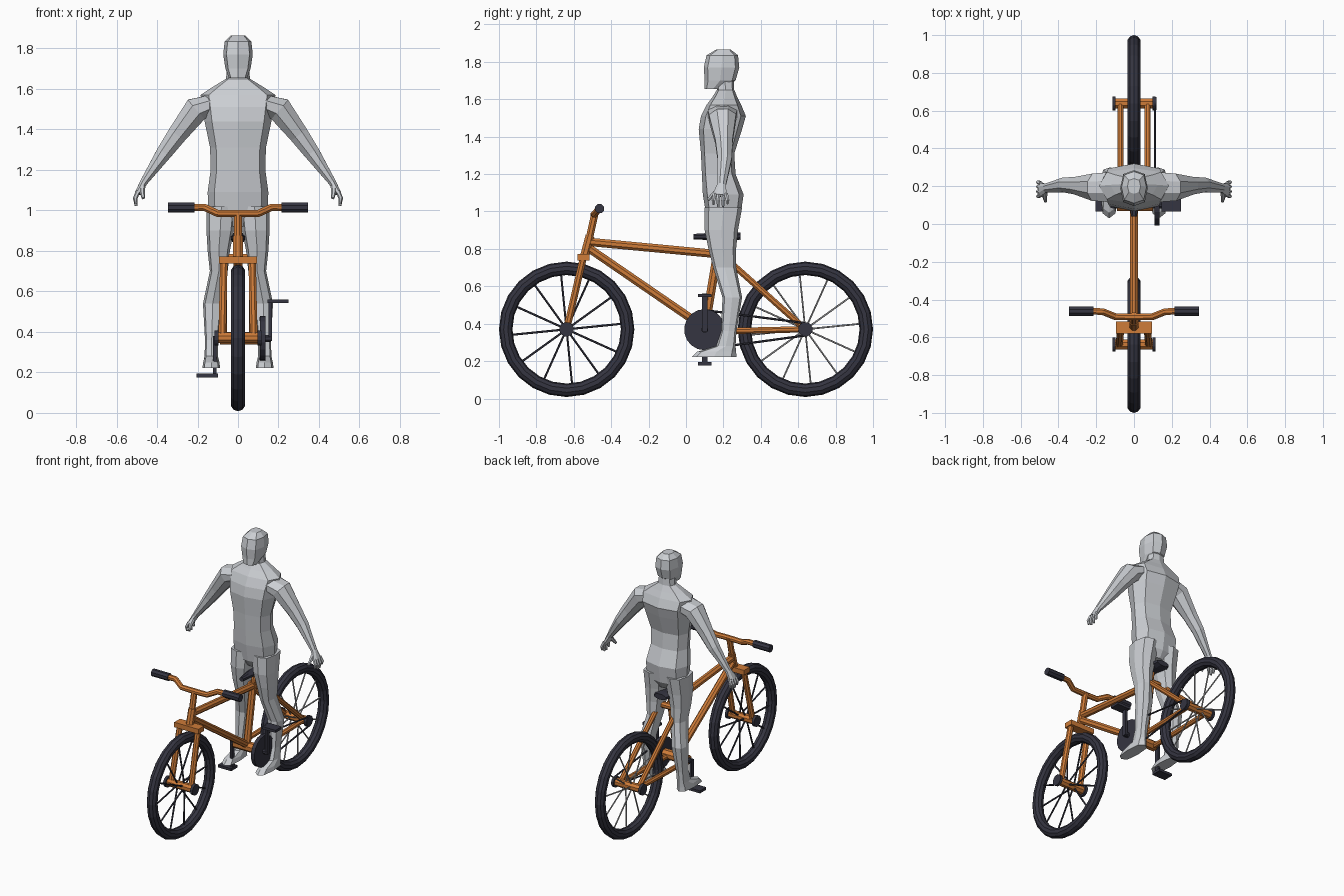
import bpy, bmesh, math
from mathutils import Vector


def material(name, r, g, b):
    m = bpy.data.materials.new(name)
    m.diffuse_color = (r, g, b, 1)
    return m


ORANGE = material("orange_paint", 0.62, 0.20, 0.04)
DARK = material("dark_rubber", 0.035, 0.035, 0.052)
STEEL = material("steel_grey", 0.42, 0.42, 0.43)
BODY = material("pale_grey", 0.60, 0.62, 0.65)


def finish(name, bm, mat):
    bmesh.ops.recalc_face_normals(bm, faces=bm.faces)
    me = bpy.data.meshes.new(name)
    bm.to_mesh(me)
    bm.free()
    ob = bpy.data.objects.new(name, me)
    bpy.context.collection.objects.link(ob)
    me.materials.append(mat)
    return ob


def skin(bm, rings):
    """Join rings of points into a capped skin."""
    vs = [[bm.verts.new(p) for p in ring] for ring in rings]
    n = len(vs[0])
    for a, b in zip(vs, vs[1:]):
        for i in range(n):
            j = (i + 1) % n
            bm.faces.new((a[i], a[j], b[j], b[i]))
    bm.faces.new(vs[0])
    bm.faces.new(vs[-1])


def add_sweep(bm, pts, radii, sides=8):
    """Sweep an ellipse along pts; each radius is a number or (side, normal)."""
    pts = [Vector(p) for p in pts]
    if isinstance(radii, (int, float)):
        radii = [radii] * len(pts)
    d = (pts[-1] - pts[0]).normalized()
    ref = Vector((0, 1, 0)) if abs(d.y) < 0.8 else Vector((1, 0, 0))
    rings = []
    for i, p in enumerate(pts):
        t = (pts[min(i + 1, len(pts) - 1)] - pts[max(i - 1, 0)]).normalized()
        nrm = t.cross(ref).normalized()
        side = nrm.cross(t)
        ra, rb = radii[i] if isinstance(radii[i], tuple) else (radii[i], radii[i])
        rings.append([p + side * ra * math.cos(a) + nrm * rb * math.sin(a)
                      for a in (math.tau * (k + 0.5) / sides for k in range(sides))])
    skin(bm, rings)


def sweep(name, pts, radii, mat, sides=8):
    bm = bmesh.new()
    add_sweep(bm, pts, radii, sides)
    return finish(name, bm, mat)


def loft(name, rows, mat):
    """Stack eight-sided sections given as (z, y_front, y_back, half_x, centre_x)."""
    bm = bmesh.new()
    k = 0.78
    shape = [(1, 0), (k, k), (0, 1), (-k, k), (-1, 0), (-k, -k), (0, -1), (k, -k)]
    skin(bm, [[(cx + hx * u, (y0 + y1) / 2 + (y1 - y0) / 2 * v, z) for u, v in shape]
              for z, y0, y1, hx, cx in rows])
    return finish(name, bm, mat)


def box(name, centre, size, mat):
    bm = bmesh.new()
    bmesh.ops.create_cube(bm, size=1)
    for v in bm.verts:
        v.co = Vector([c + s * q for c, s, q in zip(centre, size, v.co)])
    return finish(name, bm, mat)


# Wheels
HUB_Z = 0.37
for label, wy, spoke_mat, spoke_r in (("front", -0.638, DARK, 0.006), ("rear", 0.638, STEEL, 0.005)):
    bpy.ops.mesh.primitive_torus_add(major_segments=24, minor_segments=10, major_radius=0.326,
                                     minor_radius=0.036, location=(0, wy, HUB_Z),
                                     rotation=(0, math.pi / 2, 0))
    tyre = bpy.context.object
    tyre.name = label + "_tyre"
    tyre.data.materials.append(DARK)
    bm = bmesh.new()
    for i in range(12):
        a = math.tau * i / 12 + 0.1
        c, s = math.cos(a), math.sin(a)
        x = 0.025 if i % 2 else -0.025
        add_sweep(bm, [(x, wy + 0.02 * c, HUB_Z + 0.02 * s),
                       (0, wy + 0.3 * c, HUB_Z + 0.3 * s)], spoke_r, 5)
    finish(label + "_spokes", bm, spoke_mat)
    sweep(label + "_axle", [(-0.105, wy, HUB_Z), (0.105, wy, HUB_Z)], 0.028, ORANGE)
    for s in (-1, 1):
        sweep(label + "_hub_cap", [(s * 0.097, wy, HUB_Z), (s * 0.115, wy, HUB_Z)], 0.039, DARK, 12)

# Frame tubes on the centre line
for name, a, b, r in (("top_tube", (-0.515, 0.837), (0.17, 0.772), 0.024),
                      ("down_tube", (-0.515, 0.80), (0.09, 0.385), 0.024),
                      ("seat_tube", (0.10, 0.37), (0.17, 0.79), 0.025),
                      ("seat_post", (0.165, 0.76), (0.187, 0.87), 0.016),
                      ("head_tube", (-0.545, 0.75), (-0.513, 0.87), 0.026),
                      ("stem", (-0.518, 0.85), (-0.487, 0.99), 0.021)):
    sweep(name, [(0, *a), (0, *b)], r, ORANGE)

# Fork crown, cross bridges and crank shell
box("fork_crown", (0, -0.548, 0.755), (0.19, 0.065, 0.035), ORANGE)
sweep("seat_bridge", [(-0.09, 0.195, 0.765), (0.09, 0.195, 0.765)], 0.022, ORANGE)
sweep("crank_shell", [(-0.09, 0.10, 0.368), (0.10, 0.10, 0.368)], 0.034, ORANGE)

# Paired tubes, handlebar grips
for s in (-1, 1):
    sweep("fork_leg", [(s * 0.07, -0.55, 0.75), (s * 0.078, -0.638, HUB_Z)], 0.02, ORANGE)
    sweep("seat_stay", [(s * 0.072, 0.195, 0.765), (s * 0.072, 0.638, HUB_Z)], 0.018, ORANGE)
    sweep("chain_stay", [(s * 0.072, 0.10, 0.358), (s * 0.072, 0.638, HUB_Z)], 0.018, ORANGE)
    sweep("grip", [(s * 0.215, -0.462, 1.015), (s * 0.345, -0.462, 1.015)], 0.026, DARK)
sweep("handlebar", [(-0.22, -0.462, 1.015), (-0.165, -0.464, 1.015), (-0.10, -0.49, 0.985),
                    (-0.04, -0.492, 0.985), (0.04, -0.492, 0.985), (0.10, -0.49, 0.985),
                    (0.165, -0.464, 1.015), (0.22, -0.462, 1.015)], 0.019, ORANGE)

# Saddle: narrow nose, wide tail
sweep("saddle", [(0, 0.04, 0.865), (0, 0.10, 0.866), (0, 0.19, 0.864), (0, 0.25, 0.866), (0, 0.292, 0.868)],
      [(0.016, 0.016), (0.026, 0.019), (0.045, 0.02), (0.064, 0.024), (0.05, 0.02)], DARK)

# Drive train
sweep("chainring", [(0.108, 0.10, 0.368), (0.135, 0.10, 0.368)], 0.11, DARK, 18)
sweep("sprocket", [(0.10, 0.638, HUB_Z), (0.118, 0.638, HUB_Z)], 0.035, DARK, 12)
for s in (-1, 1):
    sweep("chain_run", [(0.112, 0.11, 0.368 + s * 0.103), (0.112, 0.638, HUB_Z + s * 0.033)], 0.006, DARK, 6)
    z_end = 0.368 + s * 0.183
    x = 0.16 if s > 0 else -0.115
    sweep("crank_spindle", [(0, 0.10, 0.368), (x, 0.10, 0.368)], 0.018, DARK)
    box("crank_arm", (x, 0.10, 0.368 + s * 0.09), (0.018, 0.028, 0.205), DARK)
    box("pedal", (x + s * 0.037, 0.10, z_end), (0.105, 0.07, 0.018), DARK)

# Figure: torso with shoulders and neck
loft("torso", [(0.92, 0.14, 0.26, 0.07, 0), (0.97, 0.11, 0.29, 0.145, 0), (1.09, 0.09, 0.308, 0.15, 0),
               (1.20, 0.085, 0.265, 0.135, 0), (1.31, 0.08, 0.258, 0.138, 0),
               (1.44, 0.068, 0.30, 0.165, 0), (1.51, 0.08, 0.32, 0.175, 0),
               (1.57, 0.11, 0.295, 0.185, 0), (1.61, 0.14, 0.275, 0.125, 0),
               (1.65, 0.165, 0.258, 0.06, 0), (1.71, 0.16, 0.255, 0.052, 0)], BODY)
loft("head", [(1.655, 0.10, 0.19, 0.045, 0), (1.70, 0.10, 0.265, 0.062, 0), (1.77, 0.095, 0.285, 0.073, 0),
              (1.835, 0.11, 0.278, 0.066, 0), (1.865, 0.16, 0.24, 0.035, 0)], BODY)

for s in (-1, 1):
    # Legs running down into the feet
    rows = [(1.02, 0.10, 0.30, 0.075, 0.082), (0.90, 0.10, 0.278, 0.068, 0.088),
            (0.80, 0.12, 0.268, 0.055, 0.095), (0.70, 0.145, 0.268, 0.044, 0.095),
            (0.54, 0.195, 0.30, 0.048, 0.125), (0.36, 0.187, 0.27, 0.033, 0.13),
            (0.28, 0.16, 0.265, 0.033, 0.132), (0.25, 0.06, 0.268, 0.04, 0.132),
            (0.222, 0.03, 0.27, 0.044, 0.132)]
    loft("leg", [(z, a, b, h, s * c) for z, a, b, h, c in rows], BODY)
    # Arm tapering from shoulder to wrist and palm
    sweep("arm", [(s * 0.13, 0.195, 1.525), (s * 0.205, 0.195, 1.50), (s * 0.30, 0.203, 1.375),
                  (s * 0.365, 0.207, 1.285), (s * 0.465, 0.19, 1.14), (s * 0.495, 0.18, 1.085)],
          [(0.085, 0.05), (0.078, 0.068), (0.05, 0.052), (0.042, 0.042), (0.025, 0.02), (0.042, 0.016)],
          BODY)
    # Fingers and thumb
    for y, z in ((0.147, 1.035), (0.172, 1.022), (0.198, 1.024), (0.222, 1.04)):
        sweep("finger", [(s * 0.493, 0.18 + (y - 0.18) * 0.8, 1.095), (s * 0.508, y, 1.06), (s * 0.503, y, z)],
              [0.012, 0.011, 0.007], BODY, 6)
    sweep("thumb", [(s * 0.472, 0.178, 1.125), (s * 0.472, 0.14, 1.085), (s * 0.468, 0.118, 1.06)],
          [0.015, 0.012, 0.008], BODY, 6)
